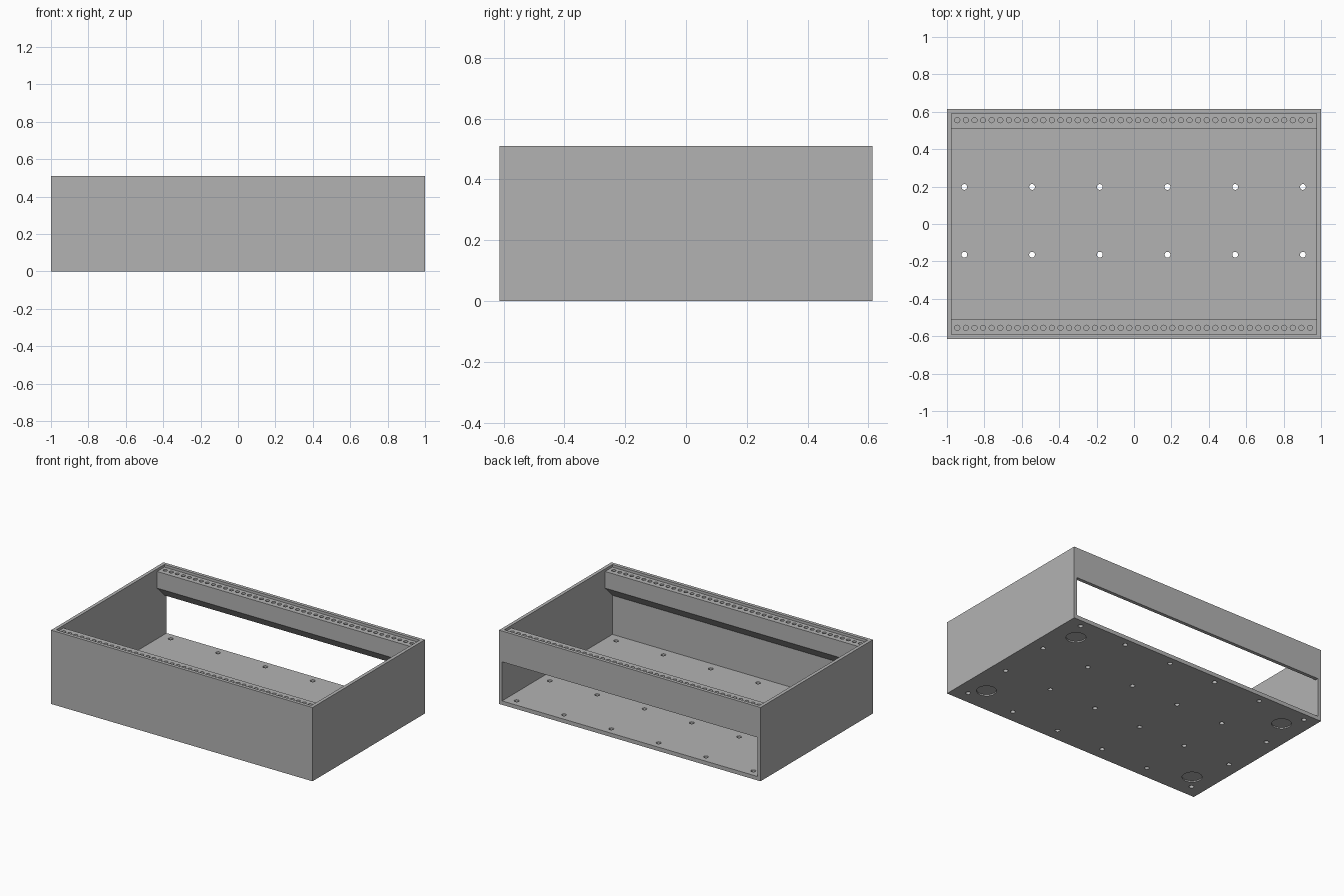
import bpy, bmesh, math
from mathutils import Matrix, Vector

old = bpy.data.objects.get("Cube")
if old:
    bpy.data.objects.remove(old, do_unlink=True)

# Main dimensions
HX, HY, H = 1.0, 0.614, 0.51          # half width, half depth, height
WALL, FLOOR = 0.0235, 0.027
IX, IY = HX - WALL, HY - WALL         # inner half sizes
OPEN_TOP = 0.297                      # top of the rear opening
RAIL_TOP, RAIL_LIP, RAIL_Y = 0.492, 0.377, 0.511
PITCH, GRID = 0.046, 0.362            # rail hole and floor hole spacing

metal = bpy.data.materials.new("plain grey")
metal.use_nodes = True
GREY = (0.45, 0.45, 0.45, 1)
metal.diffuse_color = GREY
metal.node_tree.nodes["Principled BSDF"].inputs["Base Color"].default_value = GREY


def make_object(name, bm):
    bmesh.ops.recalc_face_normals(bm, faces=bm.faces)
    mesh = bpy.data.meshes.new(name)
    bm.to_mesh(mesh)
    bm.free()
    mesh.materials.append(metal)
    obj = bpy.data.objects.new(name, mesh)
    bpy.context.collection.objects.link(obj)
    return obj


def box(name, low, high):
    low, high = Vector(low), Vector(high)
    bm = bmesh.new()
    matrix = Matrix.Translation((low + high) / 2) @ Matrix.Diagonal((*(high - low), 1))
    bmesh.ops.create_cube(bm, size=1, matrix=matrix)
    return make_object(name, bm)


def cylinders(name, centres, radius, z0, z1, sides):
    bm = bmesh.new()
    for x, y in centres:
        bmesh.ops.create_cone(bm, cap_ends=True, segments=sides, radius1=radius,
                              radius2=radius, depth=z1 - z0,
                              matrix=Matrix.Translation((x, y, (z0 + z1) / 2)))
    return make_object(name, bm)


def cut(target, cutter):
    cutter.hide_render = True
    mod = target.modifiers.new("cut", 'BOOLEAN')
    mod.operation, mod.solver, mod.object = 'DIFFERENCE', 'EXACT', cutter
    bpy.ops.object.select_all(action='DESELECT')
    bpy.context.view_layer.objects.active = target
    target.select_set(True)
    bpy.ops.object.modifier_apply(modifier=mod.name)
    bpy.data.objects.remove(cutter, do_unlink=True)


def finish(obj):
    bpy.ops.object.select_all(action='DESELECT')
    bpy.context.view_layer.objects.active = obj
    obj.select_set(True)
    bpy.ops.object.shade_smooth_by_angle(angle=math.radians(30))


# Open-topped case with a wide opening low in the back wall
case = box("case", (-HX, -HY, 0), (HX, HY, H))
cut(case, box("cavity_cutter", (-IX, -IY, FLOOR), (IX, IY, H + 0.1)))
cut(case, box("opening_cutter", (-IX, IY - 0.1, FLOOR), (IX, HY + 0.1, OPEN_TOP)))

# Mounting holes through the floor, and shallow round seats for feet underneath
floor_grid = [(-0.907 + GRID * i, -0.526 + GRID * j) for i in range(6) for j in range(4)]
cut(case, cylinders("floor_hole_cutter", floor_grid, 0.0155, -0.05, FLOOR + 0.03, 24))
corners = [(sx * 0.833, sy * 0.432) for sx in (-1, 1) for sy in (-1, 1)]
cut(case, cylinders("foot_seat_cutter", corners, 0.062, -0.05, 0.009, 48))
finish(case)

# Mounting rails along front and back: flat top, sloped underside, row of blind holes
for name, side in (("front_rail", -1), ("back_rail", 1)):
    profile = [(RAIL_Y, RAIL_TOP), (IY, RAIL_TOP), (IY, OPEN_TOP), (RAIL_Y, RAIL_LIP)]
    bm = bmesh.new()
    end = bm.faces.new([bm.verts.new((-IX, side * y, z)) for y, z in profile])
    swept = bmesh.ops.extrude_face_region(bm, geom=[end])["geom"]
    bmesh.ops.translate(bm, vec=(2 * IX, 0, 0),
                        verts=[v for v in swept if isinstance(v, bmesh.types.BMVert)])
    rail = make_object(name, bm)
    row = [((i - 20.5) * PITCH - 0.002, side * 0.555) for i in range(42)]
    cut(rail, cylinders("rail_hole_cutter", row, 0.0138, RAIL_TOP - 0.09, RAIL_TOP + 0.05, 20))
    finish(rail)
